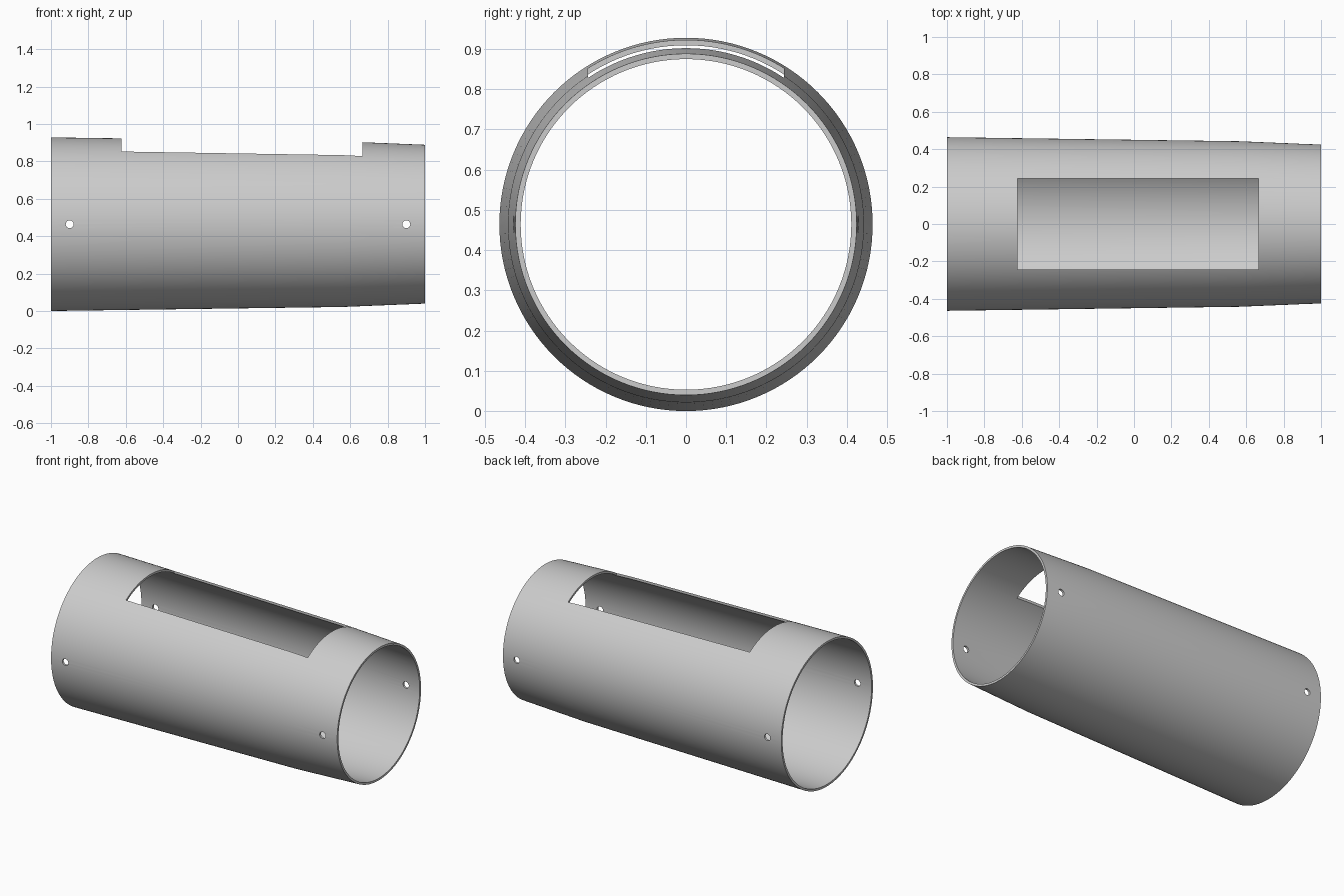
import bpy
import bmesh
from math import radians, pi, cos, sin
from mathutils import Matrix

old = bpy.data.objects.get("Cube")
if old:
    bpy.data.objects.remove(old, do_unlink=True)

AXIS_Z = 0.464     # height of the tube's centre line
WALL = 0.0135
SEGMENTS = 128

# Single plain grey finish
grey = bpy.data.materials.new("light_grey")
grey.use_nodes = True
grey.diffuse_color = (0.6, 0.6, 0.6, 1)
grey.node_tree.nodes["Principled BSDF"].inputs["Base Color"].default_value = (0.6, 0.6, 0.6, 1)


def add_object(name, bm):
    bmesh.ops.recalc_face_normals(bm, faces=bm.faces)
    mesh = bpy.data.meshes.new(name)
    bm.to_mesh(mesh)
    bm.free()
    mesh.materials.append(grey)
    obj = bpy.data.objects.new(name, mesh)
    bpy.context.collection.objects.link(obj)
    return obj


def tube(name, outer):
    """Revolve a closed wall section, given as outer (x, radius) points, about x."""
    section = outer + [(x, r - WALL) for x, r in reversed(outer)]
    bm = bmesh.new()
    rings = []
    for x, r in section:
        angles = [2 * pi * i / SEGMENTS for i in range(SEGMENTS)]
        rings.append([bm.verts.new((x, r * cos(a), AXIS_Z + r * sin(a))) for a in angles])
    for k, ring in enumerate(rings):
        after = rings[(k + 1) % len(rings)]
        for i in range(SEGMENTS):
            j = (i + 1) % SEGMENTS
            bm.faces.new((ring[i], ring[j], after[j], after[i]))
    return add_object(name, bm)


def cut(target, cutter):
    cutter.hide_render = True
    mod = target.modifiers.new("cut", 'BOOLEAN')
    mod.operation = 'DIFFERENCE'
    mod.solver = 'EXACT'
    mod.object = cutter
    bpy.context.view_layer.objects.active = target
    bpy.ops.object.modifier_apply(modifier=mod.name)
    bpy.data.objects.remove(cutter, do_unlink=True)


# Tapered tube: gentle taper, then a steeper one at the narrow end
body = tube("tapered_tube", [(-1, 0.464), (0.56, 0.4425), (1, 0.4245)])

# Rectangular window through the top wall
x0, x1, half_width = -0.623, 0.665, 0.244
bm = bmesh.new()
bmesh.ops.create_cube(bm, size=1, matrix=Matrix.Translation(((x0 + x1) / 2, 0, 1))
                      @ Matrix.Diagonal((x1 - x0, 2 * half_width, 1, 1)))
cut(body, add_object("window_cutter", bm))

# Pin holes through both side walls near each end
for x in (-0.9, 0.9):
    bm = bmesh.new()
    bmesh.ops.create_cone(bm, cap_ends=True, segments=32, radius1=0.021, radius2=0.021, depth=2,
                          matrix=Matrix.Translation((x, 0, AXIS_Z)) @ Matrix.Rotation(pi / 2, 4, 'X'))
    cut(body, add_object("pin_hole_cutter", bm))

# Smooth walls with crisp rims
bpy.ops.object.select_all(action='DESELECT')
body.select_set(True)
bpy.context.view_layer.objects.active = body
bpy.ops.object.shade_smooth_by_angle(angle=radians(30))
